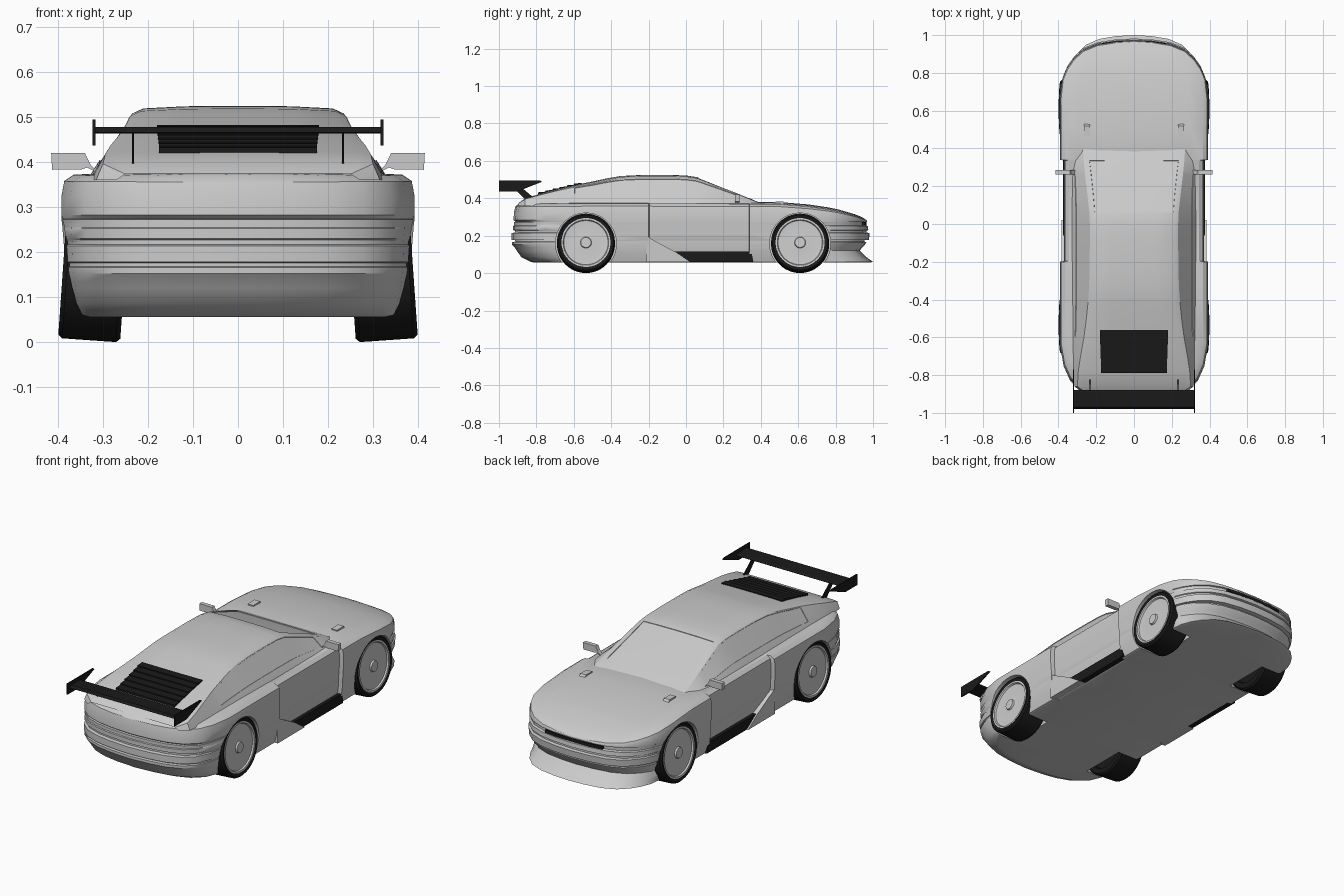
import bpy, bmesh
from math import sin, cos, pi, radians
from mathutils import Matrix

if "Cube" in bpy.data.objects:
    bpy.data.objects.remove(bpy.data.objects["Cube"])

black = bpy.data.materials.new("black_trim")
black.diffuse_color = (0.01, 0.01, 0.01, 1)
black.use_nodes = True
black.node_tree.nodes["Principled BSDF"].inputs["Base Color"].default_value = black.diffuse_color


def finish(name, bm, mat=None, angle=30):
    me = bpy.data.meshes.new(name)
    bm.to_mesh(me)
    bm.free()
    ob = bpy.data.objects.new(name, me)
    bpy.context.collection.objects.link(ob)
    if mat:
        me.materials.append(mat)
    if angle:
        smooth(ob, angle)
    return ob


def activate(ob):
    bpy.ops.object.select_all(action='DESELECT')
    ob.select_set(True)
    bpy.context.view_layer.objects.active = ob


def smooth(ob, angle):
    activate(ob)
    bpy.ops.object.shade_smooth_by_angle(angle=radians(angle))


def loft(rows, closed):
    """Quads between rows of points; returns bmesh and faces as [row][column]."""
    bm = bmesh.new()
    v = [[bm.verts.new(p) for p in r] for r in rows]
    n = len(rows[0])
    faces = [[bm.faces.new((a[j], a[(j + 1) % n], b[(j + 1) % n], b[j]))
              for j in range(n if closed else n - 1)] for a, b in zip(v, v[1:])]
    return bm, faces


def prism(name, pts, a, b, axis='x', mat=None):
    """Extrude a flat outline from a to b along x (pts = y,z), y (x,z) or z (x,y)."""
    k = 'xyz'.index(axis)
    bm = bmesh.new()
    ends = []
    for d in (a, b):
        ends.append([bm.verts.new(list(p[:k]) + [d] + list(p[k:])) for p in pts])
    n = len(pts)
    bm.faces.new(ends[0])
    bm.faces.new(ends[1])
    for i in range(n):
        j = (i + 1) % n
        bm.faces.new((ends[0][i], ends[0][j], ends[1][j], ends[1][i]))
    bmesh.ops.recalc_face_normals(bm, faces=bm.faces)
    return finish(name, bm, mat, 0)


def lathe(name, prof, loc, side, camber, mat=None, seg=48):
    """Spin (radius, x) profile around the x axis."""
    rows = [[(x * side, r * cos(2 * pi * i / seg), r * sin(2 * pi * i / seg))
             for i in range(seg)] for r, x in prof]
    bm, _ = loft(rows, True)
    bmesh.ops.remove_doubles(bm, verts=bm.verts, dist=1e-5)
    bmesh.ops.recalc_face_normals(bm, faces=bm.faces)
    bm.transform(Matrix.Translation(loc) @ Matrix.Rotation(-radians(camber) * side, 4, 'Y'))
    return finish(name, bm, mat)


def lerp_table(tab, y):
    if y <= tab[0][0]:
        return tab[0][1]
    for (a, p), (b, q) in zip(tab, tab[1:]):
        if y <= b:
            return p + (q - p) * (y - a) / (b - a)
    return tab[-1][1]


# Lower body: height levels wrapped round a rounded plan outline
TOP = [(-.93, .37), (-.4, .372), (.34, .37), (.5, .369), (.6, .362), (.7, .351),
       (.8, .334), (.9, .308), (.97, .284)]
# height, rear y, front y, half width
LEVELS = [(.056, -.81, .985, .355), (.06, -.83, 1.0, .365), (.085, -.88, .965, .372),
          (.12, -.905, .93, .38), (.135, -.915, .94, .382), (.152, -.93, .957, .384),
          (.166, -.93, .965, .385), (.168, -.915, .955, .385), (.176, -.915, .955, .385),
          (.178, -.933, .978, .386), (.214, -.933, .982, .387), (.217, -.915, .965, .387),
          (.227, -.915, .965, .388), (.23, -.925, .975, .388), (.252, -.925, .972, .39),
          (.255, -.92, .958, .39), (.272, -.92, .958, .392), (.274, -.91, .967, .392)]
UPPER = [(.05, -.922, .968, .392), (.5, -.92, .966, .392), (.85, -.912, .964, .386),
         (1, -.897, .955, .365)]
REAR = [(0, 0), (.3, .008), (.52, .022), (.72, .05), (.87, .1), (.95, .17), (1, .28)]
MID = [(-.4, 1), (-.2, 1), (-.196, .945), (.07, .945), (.336, .945), (.34, 1), (.5, 1)]
FRONT = [(1, .3), (.97, .2), (.91, .145), (.82, .095), (.69, .05), (.5, .02), (.25, .005), (0, 0)]


def section(f, ypos):
    half = []
    for z, yr, yf, w in LEVELS:
        half.append((f * w, ypos(yr, yf), z))
    for t, yr, yf, w in UPPER:
        y = ypos(yr, yf)
        half.append((f * w, y, .278 + (lerp_table(TOP, y) - .278) * t))
    x, y, z = half[-1]
    half += [(x * k, y, z + .011 * f * (1 - k * k)) for k in (.8, .5, 0)]
    half.insert(0, (0, half[0][1], half[0][2]))
    return half + [(-x, y, z) for x, y, z in half[-2:0:-1]]


rows = [section(f, lambda r, _, d=d: r + d) for f, d in REAR]
rows += [section(f, lambda *_, y=y: y) for y, f in MID]
rows += [section(f, lambda _, fr, d=d: fr - d) for f, d in FRONT]
bm, _ = loft(rows, True)
bmesh.ops.remove_doubles(bm, verts=bm.verts, dist=1e-4)
bmesh.ops.recalc_face_normals(bm, faces=bm.faces)
body = finish("lower_body", bm, None, 0)

# Wheel wells cut from the body
WHEELS = [("rear", -.535), ("front", .61)]
for s in (1, -1):
    for _, wy in WHEELS:
        circle = [(wy + .163 * cos(i * pi / 24), .158 + .163 * sin(i * pi / 24)) for i in range(48)]
        cutter = prism("well_cutter", circle, s * .24, s * .5)
        cutter.hide_render = True
        m = body.modifiers.new("well", 'BOOLEAN')
        m.operation, m.solver, m.object = 'DIFFERENCE', 'EXACT', cutter
        activate(body)
        bpy.ops.object.modifier_apply(modifier=m.name)
        bpy.data.objects.remove(cutter)
smooth(body, 30)

# Cabin: y, roof height, roof half width, belt half width
CABIN = [(-.895, .375, .25, .27), (-.86, .4, .30, .315), (-.78, .424, .295, .325),
         (-.7, .446, .283, .328), (-.6, .47, .265, .33), (-.5, .49, .252, .332),
         (-.42, .507, .244, .333), (-.35, .519, .239, .334), (-.25, .524, .235, .335),
         (-.1, .525, .234, .335), (.0, .522, .234, .335), (.06, .513, .236, .335),
         (.16, .474, .247, .335), (.27, .43, .26, .335), (.34, .4, .267, .325),
         (.395, .376, .27, .285)]
rows = []
for y, z, xr, xb in CABIN:
    h = z - .36
    half = [(xb, y, .36), (xr + (xb - xr) * .76, y, .36 + h * .24), (xr, y, z - h * .1),
            (xr * .9, y, z - h * .035), (xr * .5, y, z - h * .006), (0, y, z)]
    rows.append(half + [(-x, y, z) for x, y, z in half[-2::-1]])
bm, faces = loft(rows, False)
bmesh.ops.recalc_face_normals(bm, faces=bm.faces)
panes = [[f for r in faces[11:14] for f in r[3:7]]]
panes += [[r[c] for r in faces[4:13]] for c in (1, 8)]
for pane in panes:
    bmesh.ops.inset_region(bm, faces=pane, thickness=.006, depth=0)
    bmesh.ops.inset_region(bm, faces=pane, thickness=.001, depth=-.003)
finish("cabin", bm, None, 25)

# Wheels, side trim, mirrors, hood vents, wing supports
TYRE = [(.13, .05), (.13, .064), (.147, .069), (.155, .06), (.155, -.06), (.147, -.069),
        (.12, -.069), (.115, -.05), (0, -.05)]
RIM = [(0, .069), (.027, .069), (.03, .06), (.1, .056), (.118, .058), (.122, .066),
       (.131, .066), (.131, .045)]
for s, side in ((1, "right"), (-1, "left")):
    for end, wy in WHEELS:
        lathe(f"{end}_tyre_{side}", TYRE, (s * .32, wy, .159), s, 4, black)
        lathe(f"{end}_rim_{side}", RIM, (s * .32, wy, .159), s, 4)
    prism(f"side_skirt_{side}", [(-.06, .115), (.35, .115), (.36, .06), (.02, .06)],
          s * .34, s * .376, mat=black)
    prism(f"fender_scoop_{side}", [(-.21, .06), (-.21, .2), (-.19, .185), (-.06, .115), (.02, .06)],
          s * .34, s * .384)
    prism(f"door_mirror_{side}", [(s * x, z) for x, z in
          ((.31, .375), (.335, .388), (.347, .384), (.413, .383), (.415, .42), (.34, .42), (.328, .395))],
          .263, .285, 'y')
    prism(f"hood_vent_{side}", [(.465, .37), (.465, .381), (.52, .383), (.53, .37)],
          s * .233, s * .266)
    prism(f"wing_endplate_{side}", [(-1, .437), (-.9, .437), (-.77, .488), (-.78, .495), (-1, .495)],
          s * .317, s * .323, mat=black)
    prism(f"wing_strut_{side}", [(-.93, .466), (-.89, .466), (-.81, .4), (-.85, .383)],
          s * .231, s * .235, mat=black)

# Rear wing blade
prism("wing_blade", [(-.98, .466), (-.97, .478), (-.89, .476), (-.88, .47), (-.89, .463)],
      -.32, .32, mat=black)

# Rear window louvres
N = 6
for i in range(N):
    y0, y1 = -.79 + .23 * i / N, -.79 + .23 * (i + 1) / N
    z0, z1 = .424 + .056 * i / N, .424 + .056 * (i + 1) / N
    w = .174 + .006 * (i + 1) / N
    prism(f"louvre_{i + 1}", [(y0, z0 - .008), (y0, z0 + .008), (y1, z1 + .002), (y1, z1 - .008)],
          -w, w, mat=black)

# Nose grille slot
prism("nose_grille", [(-.17, .93), (.17, .93), (.17, .957), (.1, .966), (-.1, .966), (-.17, .957)],
      .255, .272, 'z', black)
